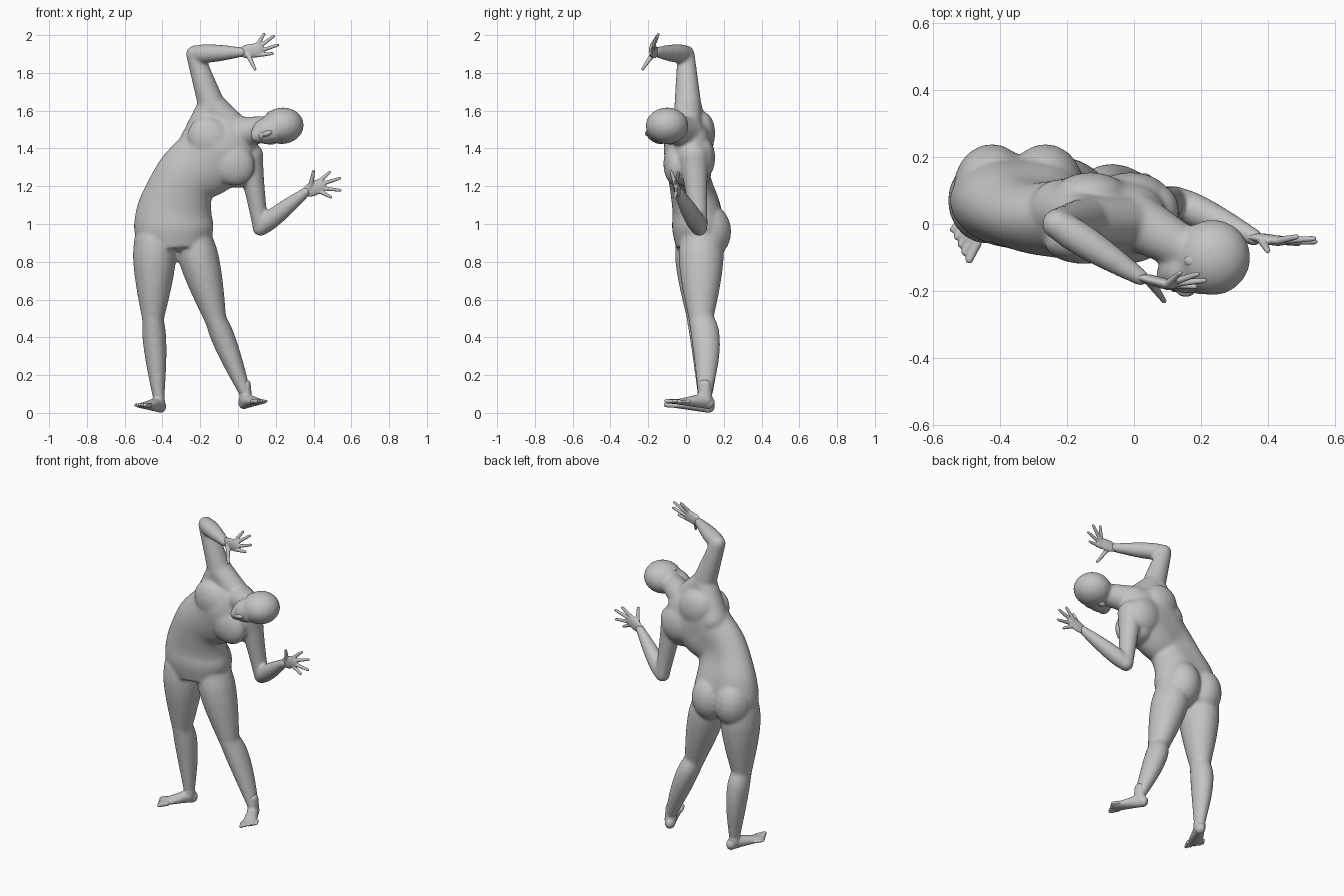
import bpy, bmesh, math
from mathutils import Vector, Matrix

old = bpy.data.objects.get("Cube")
if old:
    bpy.data.objects.remove(old)

skin = bpy.data.materials.new("plain grey")
skin.use_nodes = True
grey = (0.55, 0.55, 0.55, 1)
skin.diffuse_color = grey
skin.node_tree.nodes["Principled BSDF"].inputs["Base Color"].default_value = grey

SIDEWAYS, BACK, UP = Matrix.Identity(3)


def rounded_path(rows, steps=5):
    """Catmull-Rom curve through rows of (centre, half width, half depth)."""
    flat = [(*centre, width, depth) for centre, width, depth in rows]
    path = []
    for i in range(len(flat) - 1):
        before, start = flat[max(i - 1, 0)], flat[i]
        end, after = flat[i + 1], flat[min(i + 2, len(flat) - 1)]
        for step in range(steps):
            t = step / steps
            path.append([q + t / 2 * (r - p + t * (2 * p - 5 * q + 4 * r - s
                                                   + t * (3 * (q - r) + s - p)))
                         for p, q, r, s in zip(before, start, end, after)])
    return path + [flat[-1]]


def loft(bm, rows, sides=20, groove=0):
    """Skin elliptical rings along a path; groove dents the middle of the back."""
    path = rounded_path(rows)
    points = [Vector(row[:3]) for row in path]
    run = (points[-1] - points[0]).normalized()
    reference = UP if abs(run.y) > 0.7 else BACK
    rings = []
    for i, (*centre, width, depth) in enumerate(path):
        tangent = points[min(i + 1, len(points) - 1)] - points[max(i - 1, 0)]
        tangent.normalize()
        deep = (reference - tangent * reference.dot(tangent)).normalized()
        wide = deep.cross(tangent)
        ring = []
        for k in range(sides):
            angle = math.tau * k / sides
            dent = 1 - groove * max(0, math.sin(angle)) ** 12
            offset = wide * width * math.cos(angle) + deep * depth * math.sin(angle) * dent
            ring.append(bm.verts.new(points[i] + offset))
        rings.append(ring)
    for low, high in zip(rings, rings[1:]):
        for k in range(sides):
            n = (k + 1) % sides
            bm.faces.new((low[k], low[n], high[n], high[k]))
    bm.faces.new(rings[0][::-1])
    bm.faces.new(rings[-1])


def blob(bm, centre, radii, turn=0):
    """Ellipsoid turned about the y axis."""
    matrix = (Matrix.Translation(centre) @ Matrix.Rotation(turn, 4, 'Y')
              @ Matrix.Diagonal((*radii, 1)))
    bmesh.ops.create_uvsphere(bm, u_segments=20, v_segments=12, radius=1, matrix=matrix)


def limb(bm, start, end, thick, thin, bulge=0.0, depth=1.0, sag=0.0):
    """Tapered limb, round at both joints, with a muscle swelling nearer its start."""
    rows = []
    for i in range(7):
        t = i / 6
        swell = math.sin(math.pi * t ** 0.7)
        radius = thick + (thin - thick) * t + bulge * swell
        rows.append((start.lerp(end, t) + BACK * sag * swell, radius, radius * depth))
    loft(bm, rows)
    for centre, radius in ((start, thick), (end, thin)):
        blob(bm, centre, (radius, radius * depth, radius))


def finish(bm, name, voxel, rounds):
    """Fuse the overlapping forms into one smooth skin."""
    bmesh.ops.recalc_face_normals(bm, faces=bm.faces)
    mesh = bpy.data.meshes.new(name)
    bm.to_mesh(mesh)
    bm.free()
    part = bpy.data.objects.new(name, mesh)
    bpy.context.collection.objects.link(part)
    fuse = part.modifiers.new("fuse", 'REMESH')
    fuse.mode, fuse.voxel_size = 'VOXEL', voxel
    soften = part.modifiers.new("soften", 'SMOOTH')
    soften.iterations = rounds
    graph = bpy.context.evaluated_depsgraph_get()
    fused = bpy.data.meshes.new_from_object(part.evaluated_get(graph))
    part.modifiers.clear()
    part.data = fused
    fused.materials.clear()
    fused.materials.append(skin)
    for face in fused.polygons:
        face.use_smooth = True
        face.material_index = 0


def hand(name, wrist, knuckles, thumb_tip, first_angle, spread, lean):
    """Flat palm with four fanned fingers and a thumb."""
    bm = bmesh.new()
    limb(bm, wrist, knuckles, 0.027, 0.037, 0.006, 0.42)
    for i in range(4):
        angle = math.radians(first_angle - spread * i)
        aim = Vector((math.cos(angle), lean * math.sin(angle), math.sin(angle)))
        reach = 0.118 - 0.013 * (i - 1.4) ** 2
        base = knuckles + UP * (0.025 - 0.017 * i)
        limb(bm, base, knuckles + aim * reach, 0.012, 0.008)
    limb(bm, wrist.lerp(knuckles, 0.3), thumb_tip, 0.016, 0.008)
    finish(bm, name, 0.004, 2)


def foot(name, ankle, splay, floor):
    """Wedge-shaped foot with five toes, turned outwards by splay."""
    bm = bmesh.new()
    heading = Vector((splay, -0.87, 0))
    outward = Vector((math.copysign(0.87, splay), abs(splay), 0))
    ground = Vector((ankle.x, ankle.y, floor))
    rows = []
    for i in range(5):
        t = i / 4
        height = 0.045 - 0.032 * t
        centre = ground + heading * (0.19 * t - 0.02) + UP * (height + 0.025 * t)
        rows.append((centre, 0.03 + 0.015 * t, height))
    loft(bm, rows)
    limb(bm, ground + UP * 0.05, ankle + UP * 0.05, 0.034, 0.028, 0, 1.2)
    blob(bm, ground - heading * 0.02 + UP * 0.035, (0.03, 0.035, 0.035))
    for i in range(5):
        across = outward * (0.02 * i - 0.036)
        root = ground + heading * (0.16 - 0.01 * i) + across + UP * 0.04
        tip = ground + heading * (0.215 - 0.013 * i) + across * 1.1 + UP * 0.042
        limb(bm, root, tip, 0.014 - 0.001 * i, 0.012 - 0.001 * i)
    finish(bm, name, 0.005, 3)


# Joints
right_hip, left_hip = Vector((-0.44, 0.07, 0.9)), Vector((-0.23, 0.08, 0.9))
right_knee, left_knee = Vector((-0.45, 0.07, 0.5)), Vector((-0.12, 0.08, 0.5))
right_ankle, left_ankle = Vector((-0.42, 0.1, 0.08)), Vector((0.04, 0.1, 0.1))
right_shoulder, left_shoulder = Vector((-0.14, 0.01, 1.63)), Vector((0.06, 0.04, 1.36))
right_elbow, left_elbow = Vector((-0.23, 0, 1.9)), Vector((0.12, 0.07, 0.98))
right_wrist, left_wrist = Vector((0.02, -0.16, 1.91)), Vector((0.36, -0.04, 1.17))

body = bmesh.new()

# Torso bending towards its left: x, z and half width up the spine
spine = [(-0.335, 0.87, 0.18), (-0.34, 0.97, 0.21), (-0.335, 1.07, 0.2),
         (-0.305, 1.18, 0.175), (-0.26, 1.26, 0.17), (-0.17, 1.33, 0.19),
         (-0.09, 1.41, 0.2), (-0.02, 1.5, 0.15), (0, 1.53, 0.09)]
loft(body, [(Vector((x, min(0.07, max(0.02, 0.33 - z / 4)), z)), w, w * 0.68)
            for x, z, w in spine], sides=32, groove=0.1)

# Buttocks, groin, chest muscles, shoulder blades and side of the ribs
for x in (-0.425, -0.265):
    blob(body, (x, 0.11, 0.96), (0.115, 0.13, 0.15))
blob(body, (-0.32, 0.01, 0.92), (0.06, 0.06, 0.065))
for x, z in ((-0.15, 1.45), (-0.03, 1.32)):
    blob(body, (x, -0.055, z), (0.125, 0.065, 0.11), 0.8)
    blob(body, (x + 0.02, 0.085, z + 0.03), (0.12, 0.07, 0.11), 0.9)
blob(body, (-0.01, 0.03, 1.27), (0.08, 0.09, 0.08))

# Slopes from the neck and ribs up to the raised shoulder
limb(body, Vector((0, 0.01, 1.49)), right_shoulder, 0.075, 0.072)
limb(body, Vector((-0.22, 0.04, 1.42)), right_shoulder, 0.095, 0.072)

# Legs
for hip, knee, ankle, girth in ((right_hip, right_knee, right_ankle, 0.112),
                                (left_hip, left_knee, left_ankle, 0.102)):
    limb(body, hip, knee, girth, 0.059, 0.015, 1.12)
    limb(body, knee, ankle, 0.056, 0.031, 0.014, 1.2, sag=0.02)

# Arms
limb(body, right_shoulder, right_elbow, 0.072, 0.046)
limb(body, left_shoulder, left_elbow, 0.075, 0.041, -0.005, 1.1)
for elbow, wrist in ((right_elbow, right_wrist), (left_elbow, left_wrist)):
    limb(body, elbow, wrist, 0.044, 0.026, 0.011)

# Neck and head lying sideways, crown towards +x
limb(body, Vector((0, 0.01, 1.48)), Vector((0.18, -0.09, 1.51)), 0.088, 0.062)
blob(body, (0.235, -0.1, 1.52), (0.114, 0.114, 0.097), -0.1)
blob(body, (0.16, -0.135, 1.495), (0.09, 0.074, 0.072), -0.25)
blob(body, (0.1, -0.155, 1.47), (0.035, 0.045, 0.042))
blob(body, (0.2, -0.18, 1.5), (0.02, 0.033, 0.06))
finish(body, "body", 0.009, 10)

# Nose, lips and ears
face = bmesh.new()
blob(face, (0.155, -0.2, 1.48), (0.03, 0.018, 0.015), -0.3)
blob(face, (0.12, -0.19, 1.47), (0.012, 0.014, 0.024), -0.2)
for y, z in ((-0.11, 1.585), (-0.085, 1.435)):
    blob(face, (0.18, y, z), (0.032, 0.02, 0.015), -0.2)
finish(face, "nose_lips_and_ears", 0.005, 2)

# Hands and feet
hand("right_hand", right_wrist, Vector((0.1, -0.18, 1.92)),
     Vector((0.09, -0.23, 1.82)), 66, 26, 0.4)
hand("left_hand", left_wrist, Vector((0.43, -0.05, 1.2)),
     Vector((0.4, -0.08, 1.28)), 53, 32, 0.15)
foot("right_foot", right_ankle, -0.5, 0)
foot("left_foot", left_ankle, 0.42, 0.02)
